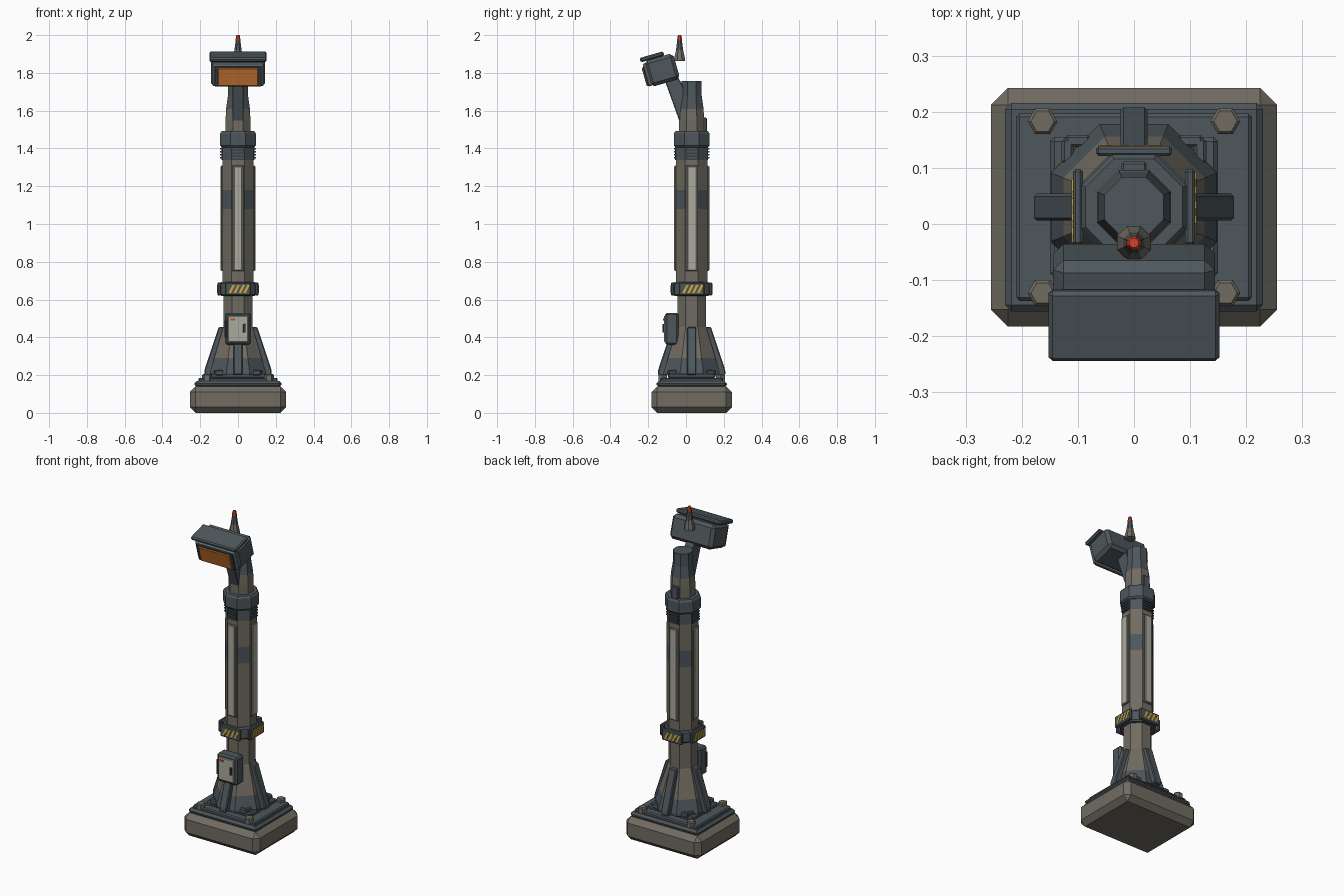
import bpy, bmesh, math
from mathutils import Matrix, Vector

if "Cube" in bpy.data.objects:
    bpy.data.objects.remove(bpy.data.objects["Cube"])


def material(name, r, g, b):
    m = bpy.data.materials.new(name)
    m.use_nodes = True
    m.diffuse_color = (r, g, b, 1)
    bsdf = next(n for n in m.node_tree.nodes if n.type == "BSDF_PRINCIPLED")
    bsdf.inputs["Base Color"].default_value = (r, g, b, 1)
    return m


SLATE = material("slate steel", 0.075, 0.095, 0.107)
DARK = material("dark steel", 0.04, 0.05, 0.056)
BROWN = material("warm grey", 0.165, 0.15, 0.122)
PALE = material("pale panel", 0.4, 0.4, 0.34)
AMBER = material("amber lens", 0.55, 0.17, 0.03)
RIM = material("lens rim", 0.28, 0.35, 0.38)
RED = material("signal red", 0.65, 0.06, 0.02)
YELLOW = material("hazard yellow", 0.68, 0.4, 0.04)

AXIS = Matrix.Translation((0, 0.03, 0))


def side(k):
    """Frame of one of the four faces of the column; 0 is the front."""
    return AXIS @ Matrix.Rotation(k * math.pi / 2, 4, "Z")


def finish(name, bm, mats, frame):
    bmesh.ops.recalc_face_normals(bm, faces=bm.faces)
    bm.transform(frame)
    mesh = bpy.data.meshes.new(name)
    bm.to_mesh(mesh)
    bm.free()
    for m in mats:
        mesh.materials.append(m)
    ob = bpy.data.objects.new(name, mesh)
    bpy.context.scene.collection.objects.link(ob)
    return ob


def bevel_all(bm, width):
    if width:
        bmesh.ops.bevel(bm, geom=bm.edges[:], offset=width, segments=1,
                        profile=0.5, affect="EDGES")


def box(name, centre, size, mat, bevel=0.0, frame=AXIS):
    bm = bmesh.new()
    bmesh.ops.create_cube(bm, size=1)
    bmesh.ops.scale(bm, vec=size, verts=bm.verts)
    bmesh.ops.translate(bm, vec=centre, verts=bm.verts)
    bevel_all(bm, bevel)
    return finish(name, bm, [mat], frame)


def prism(name, outline, axis, lo, hi, mat, bevel=0.0, frame=AXIS):
    """Extrude an outline along x (points are y, z) or y (points are x, z)."""
    bm = bmesh.new()
    place = (lambda p, t: (t, p[0], p[1])) if axis == "x" else (lambda p, t: (p[0], t, p[1]))
    face = bm.faces.new([bm.verts.new(place(p, lo)) for p in outline])
    ext = bmesh.ops.extrude_face_region(bm, geom=[face])
    moved = [v for v in ext["geom"] if isinstance(v, bmesh.types.BMVert)]
    bmesh.ops.translate(bm, vec=Vector(place((0, 0), hi - lo)), verts=moved)
    bevel_all(bm, bevel)
    return finish(name, bm, [mat], frame)


def loft(name, rings, mats, bands=None, sides=8, frame=AXIS):
    """Stack of (height, apothem) rings; bands gives a material index per level."""
    bm = bmesh.new()
    loops = []
    for z, a in rings:
        r = a / math.cos(math.pi / sides)
        angles = [(i + 0.5) * 2 * math.pi / sides for i in range(sides)]
        loops.append([bm.verts.new((r * math.cos(t), r * math.sin(t), z)) for t in angles])
    for level, (low, high) in enumerate(zip(loops, loops[1:])):
        for i in range(sides):
            j = (i + 1) % sides
            f = bm.faces.new((low[i], low[j], high[j], high[i]))
            f.material_index = bands[level] if bands else 0
    bm.faces.new(loops[0])
    cap = bm.faces.new(loops[-1])
    cap.material_index = bands[-1] if bands else 0
    return finish(name, bm, mats, frame)


# Footing, plates and hexagonal bolts
box("footing", (0, 0, 0.07), (0.51, 0.425, 0.14), BROWN, 0.03)
box("lower_plate", (0, 0, 0.152), (0.46, 0.372, 0.032), SLATE, 0.012)
box("upper_plate", (0, 0, 0.174), (0.42, 0.334, 0.024), SLATE, 0.006)
box("mounting_plate", (0, 0, 0.196), (0.3, 0.25, 0.03), SLATE, 0.008)
for x in (-0.163, 0.163):
    for y in (-0.153, 0.153):
        spot = AXIS @ Matrix.Translation((x, y, 0)) @ Matrix.Rotation(math.pi / 6, 4, "Z")
        loft("anchor_bolt", [(0.17, 0.023), (0.2, 0.023), (0.206, 0.018)],
             [BROWN], sides=6, frame=spot)

# Flared foot and main column with painted bands
loft("flared_foot", [(0.2, 0.148), (0.215, 0.148), (0.29, 0.126), (0.45, 0.079), (0.46, 0.074)],
     [BROWN, SLATE], [1, 1, 0, 0])
loft("lower_column", [(0.44, 0.076), (0.64, 0.076)], [BROWN])
loft("main_column", [(0.66, 0.083), (1.08, 0.083), (1.18, 0.083), (1.34, 0.083), (1.43, 0.083)],
     [BROWN, SLATE], [0, 1, 0, 1])
loft("hazard_collar", [(0.62, 0.09), (0.628, 0.097), (0.684, 0.097), (0.692, 0.09)], [SLATE])
loft("upper_collar", [(1.405, 0.086), (1.415, 0.094), (1.48, 0.094), (1.492, 0.086)], [SLATE])
loft("neck", [(1.48, 0.066), (1.55, 0.066), (1.61, 0.063), (1.68, 0.053), (1.757, 0.053)],
     [BROWN, SLATE], [0, 0, 1, 1])

# Parts repeated on the four faces
for k in range(4):
    f = side(k)
    prism("gusset", [(-0.06, 0.2), (-0.178, 0.2), (-0.178, 0.225), (-0.102, 0.455), (-0.06, 0.455)],
          "x", -0.024, 0.024, SLATE, 0.005, f)
    for x in (-0.1, 0.1):
        box("foot_lug", (x, -0.118, 0.213), (0.045, 0.022, 0.03), SLATE, 0.005, f)
    box("panel_frame", (0, -0.082, 1.03), (0.066, 0.016, 0.56), BROWN, 0.004, f)
    box("light_strip", (0, -0.089, 1.03), (0.042, 0.009, 0.55), PALE, 0.002, f)
    box("hazard_plate", (0, -0.1, 0.656), (0.136, 0.018, 0.07), SLATE, 0.005, f)
    for i in range(4):
        x = -0.05 + i * 0.026
        prism("hazard_stripe", [(x, 0.634), (x + 0.013, 0.634), (x + 0.035, 0.678), (x + 0.022, 0.678)],
              "y", -0.111, -0.107, YELLOW, frame=f)
    box("vent_back", (0, -0.08, 1.375), (0.062, 0.014, 0.07), DARK, frame=f)
    for i in range(4):
        box("vent_fin", (0, -0.085, 1.35 + i * 0.016), (0.058, 0.018, 0.008), SLATE, frame=f)
box("rear_cable_box", (0, 0.07, 1.525), (0.045, 0.022, 0.075), SLATE, 0.004)

# Control box on the front of the column
box("control_box", (0, -0.105, 0.445), (0.136, 0.07, 0.17), SLATE, 0.01)
box("control_door", (0, -0.142, 0.445), (0.104, 0.01, 0.138), PALE, 0.003)
box("door_handle", (0.034, -0.149, 0.447), (0.013, 0.012, 0.045), DARK, 0.002)
box("door_indicator", (-0.028, -0.149, 0.495), (0.024, 0.006, 0.01), RED)
box("door_hinge", (-0.066, -0.13, 0.445), (0.01, 0.02, 0.09), DARK, 0.002)

# Arm carrying the lamp head
arm = [(-0.03, 1.53), (-0.112, 1.76), (-0.05, 1.79), (-0.015, 1.73), (0.02, 1.52)]
prism("lamp_arm", arm, "x", -0.03, 0.03, SLATE, 0.004, Matrix.Identity(4))

# Lamp head, tilted to shine downwards
HEAD = Matrix.Translation((0, -0.127, 1.815)) @ Matrix.Rotation(math.radians(16), 4, "X")
box("lamp_housing", (0, 0, 0), (0.288, 0.16, 0.142), SLATE, 0.018, HEAD)
box("lamp_bezel", (0, -0.08, -0.002), (0.268, 0.016, 0.126), RIM, 0.005, HEAD)
box("lens_surround", (0, -0.087, -0.008), (0.25, 0.012, 0.112), DARK, 0.003, HEAD)
box("lens", (0, -0.093, -0.01), (0.214, 0.016, 0.1), AMBER, 0.004, HEAD)
box("visor", (0, -0.032, 0.082), (0.304, 0.13, 0.024), SLATE, 0.007, HEAD)

# Warning beacon
BEACON = Matrix.Translation((0, -0.034, 0))
loft("beacon_mast", [(1.862, 0.03), (1.88, 0.028), (1.92, 0.019), (1.975, 0.012)],
     [BROWN, SLATE], [0, 0, 1], frame=BEACON)
loft("beacon_light", [(1.972, 0.013), (1.992, 0.011), (2.0, 0.008)], [RED], frame=BEACON)
